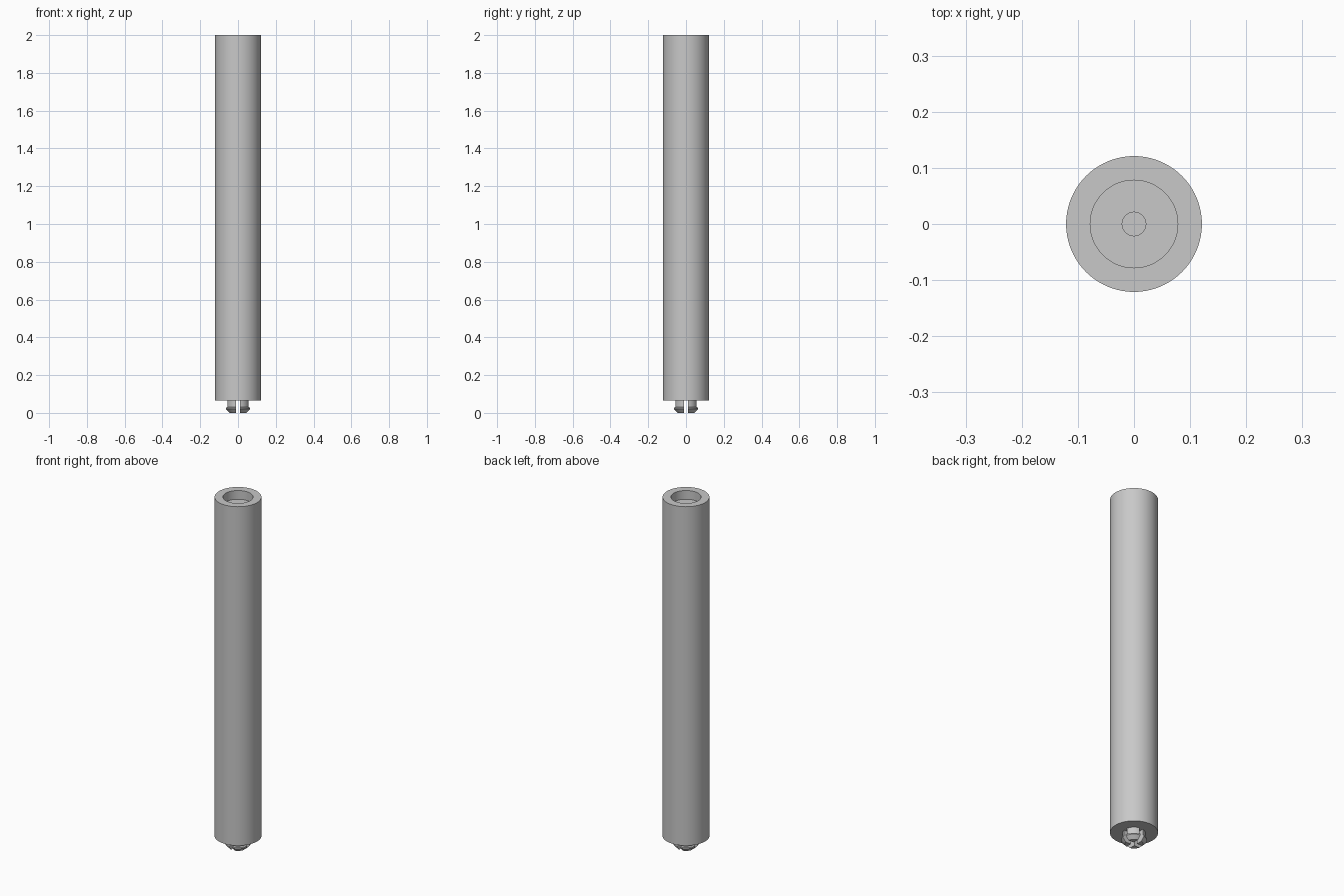
import bpy, bmesh, math
from mathutils import Matrix, Vector

cube = bpy.data.objects.get("Cube")
if cube:
    bpy.data.objects.remove(cube, do_unlink=True)

GREY = (0.58, 0.58, 0.58, 1)
grey = bpy.data.materials.new("plain grey")
grey.use_nodes = True
grey.diffuse_color = GREY
grey.node_tree.nodes["Principled BSDF"].inputs["Base Color"].default_value = GREY


def lathe(profile, steps=96):
    """Spin an (r, z) outline, starting and ending on the axis, about z."""
    bm = bmesh.new()
    verts = [bm.verts.new((r, 0, z)) for r, z in profile]
    edges = [bm.edges.new(pair) for pair in zip(verts, verts[1:])]
    bmesh.ops.spin(bm, geom=verts + edges, cent=(0, 0, 0), axis=(0, 0, 1),
                   angle=math.tau, steps=steps)
    bmesh.ops.remove_doubles(bm, verts=bm.verts, dist=1e-5)
    bmesh.ops.recalc_face_normals(bm, faces=bm.faces)
    return bm


def finish(bm, name):
    mesh = bpy.data.meshes.new(name)
    bm.to_mesh(mesh)
    bm.free()
    mesh.materials.append(grey)
    obj = bpy.data.objects.new(name, mesh)
    bpy.context.collection.objects.link(obj)
    bpy.ops.object.select_all(action="DESELECT")
    obj.select_set(True)
    bpy.context.view_layer.objects.active = obj
    bpy.ops.object.shade_smooth_by_angle(angle=math.radians(30))
    return obj


# Main tube with a stepped socket in its top
BASE = 0.065
finish(lathe([(0, BASE), (0.121, BASE), (0.121, 2), (0.078, 2),
              (0.078, 1.95), (0.021, 1.95), (0.021, 1.9), (0, 1.9)]), "tube_body")

# Snap-fit plug: a barbed pin split into four prongs by crossed slots
HALF_SLOT = 0.011
pin = [(0, 0), (0.046, 0), (0.065, 0.02), (0.065, 0.027), (0.057, 0.031), (0.057, BASE), (0, BASE)]
for i in range(4):
    bm = lathe(pin)
    for normal in (Vector((1, 0, 0)), Vector((0, 1, 0))):
        cut = bmesh.ops.bisect_plane(
            bm, geom=bm.verts[:] + bm.edges[:] + bm.faces[:], dist=1e-6,
            plane_co=normal * HALF_SLOT, plane_no=normal, clear_inner=True)
        rim = [e for e in cut["geom_cut"] if isinstance(e, bmesh.types.BMEdge)]
        bmesh.ops.holes_fill(bm, edges=rim, sides=0)
    bmesh.ops.rotate(bm, verts=bm.verts, matrix=Matrix.Rotation(i * math.pi / 2, 3, "Z"))
    bmesh.ops.recalc_face_normals(bm, faces=bm.faces)
    finish(bm, f"plug_prong_{i + 1}")
